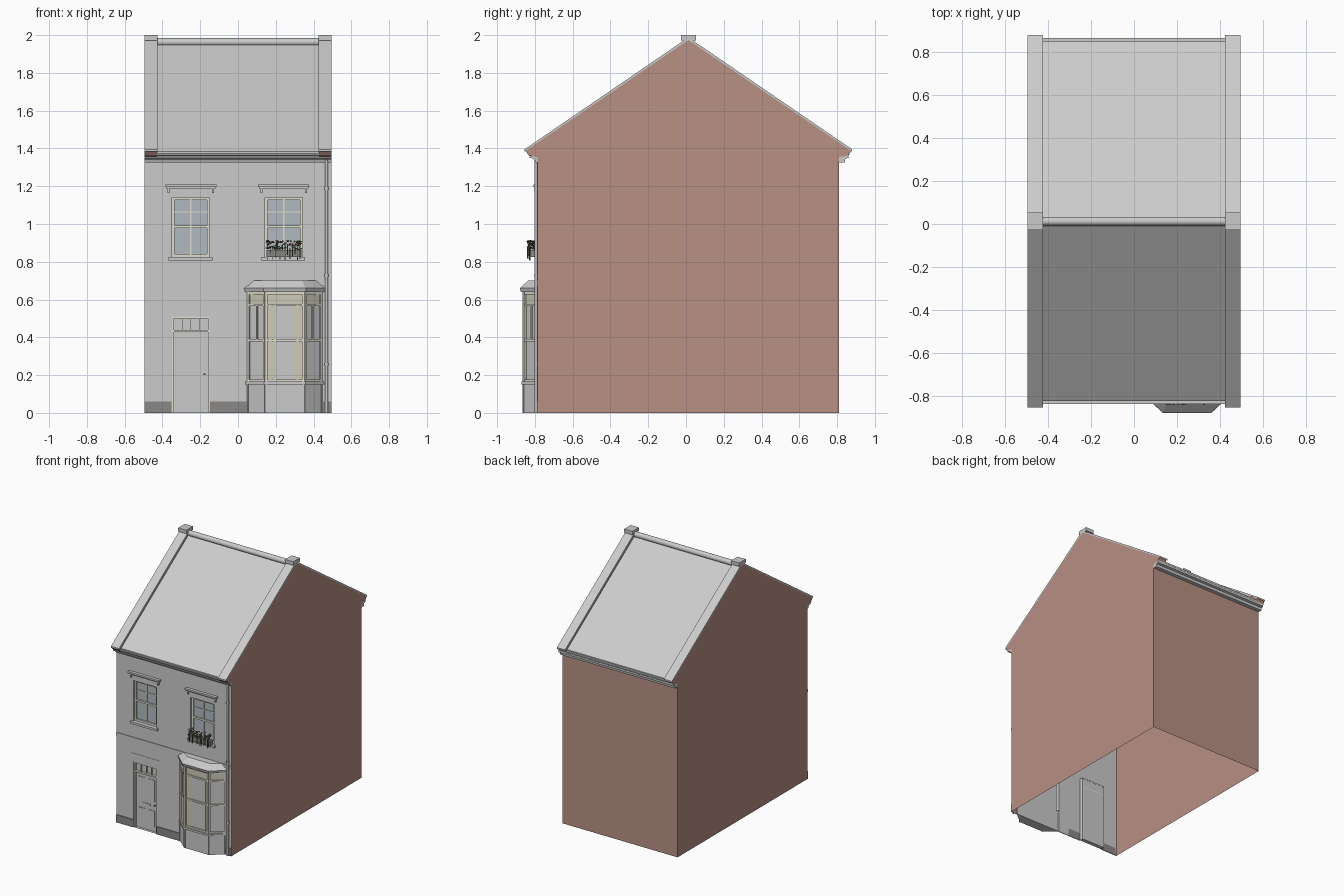
import bpy, bmesh, random
from math import pi, cos, sin
from mathutils import Vector, Matrix

if "Cube" in bpy.data.objects:
    bpy.data.objects.remove(bpy.data.objects["Cube"])

random.seed(4)
C = 0.0125            # y of the ridge
FY, BY = -0.785, 0.81  # front and back wall planes
W = 0.495             # half width


def material(name, r, g, b):
    m = bpy.data.materials.new(name)
    m.diffuse_color = (r, g, b, 1)
    m.use_nodes = True
    m.node_tree.nodes["Principled BSDF"].inputs["Base Color"].default_value = m.diffuse_color
    return m


BRICK = material("brick", 0.48, 0.28, 0.23)
DARK = material("dark_plinth", 0.26, 0.25, 0.24)
CREAM = material("cream_paint", 0.74, 0.72, 0.62)
BLIND = material("blind_cloth", 0.62, 0.60, 0.48)
GLASS = material("window_glass", 0.44, 0.49, 0.53)
LEAF = material("leaf", 0.12, 0.16, 0.09)
PETAL = material("petal", 0.5, 0.1, 0.1)


def mesh_obj(name, verts, faces, mat=None, fix=True, smooth=False):
    me = bpy.data.meshes.new(name)
    me.from_pydata([tuple(v) for v in verts], [], faces)
    if fix:
        bm = bmesh.new()
        bm.from_mesh(me)
        bmesh.ops.recalc_face_normals(bm, faces=bm.faces)
        bm.to_mesh(me)
        bm.free()
    if mat:
        me.materials.append(mat)
    ob = bpy.data.objects.new(name, me)
    bpy.context.collection.objects.link(ob)
    if smooth:
        bpy.ops.object.select_all(action='DESELECT')
        ob.select_set(True)
        bpy.context.view_layer.objects.active = ob
        bpy.ops.object.shade_smooth_by_angle(angle=0.7)
    return ob


def loft(name, rings, mat=None, cap=True, smooth=False):
    n = len(rings[0])
    verts = [p for r in rings for p in r]
    faces = [(k * n + i, k * n + (i + 1) % n, (k + 1) * n + (i + 1) % n, (k + 1) * n + i)
             for k in range(len(rings) - 1) for i in range(n)]
    if cap:
        faces += [tuple(range(n)), tuple(range(len(verts) - n, len(verts)))]
    return mesh_obj(name, verts, faces, mat, smooth=smooth)


def prism_x(name, prof, x0, x1, mat=None, smooth=False):
    return loft(name, [[(x, y, z) for y, z in prof] for x in (x0, x1)], mat, smooth=smooth)


def boxes(name, items, mat=None, A=None, B=None):
    """Boxes (u0,u1,v0,v1,z0,z1); with A,B given, u runs along A-B and v points outward."""
    verts, faces = [], []
    for u0, u1, v0, v1, z0, z1 in items:
        k = len(verts)
        for z in (z0, z1):
            for u, v in ((u0, v0), (u1, v0), (u1, v1), (u0, v1)):
                if A:
                    d = (Vector(B) - Vector(A)).normalized()
                    p = Vector(A) + d * u + Vector((d.y, -d.x)) * v
                    u, v = p
                verts.append((u, v, z))
        faces += [tuple(k + i for i in f) for f in
                  ((0, 3, 2, 1), (4, 5, 6, 7), (0, 1, 5, 4), (1, 2, 6, 5), (2, 3, 7, 6), (3, 0, 4, 7))]
    return mesh_obj(name, verts, faces, mat)


def circle(cy, cz, r, n=16, a0=0.0, a1=2 * pi):
    return [(cy + r * cos(a0 + (a1 - a0) * i / n), cz + r * sin(a0 + (a1 - a0) * i / n)) for i in range(n)]


def both(pts):
    """Mirror a front-side yz profile about the ridge; the last point is the apex."""
    return pts + [(2 * C - y, z) for y, z in reversed(pts[:-1])]


# front wall with openings and their reveals
windows = [(-0.35, -0.15, 0.825, 1.14), (0.142, 0.342, 0.825, 1.14)]
door = (-0.35, -0.15, 0.0, 0.51)
bay_hole = (0.06, 0.435, 0.16, 0.64)
holes = windows + [door, bay_hole]
xs = sorted({-W, W, *[h[i] for h in holes for i in (0, 1)]})
zs = sorted({0, 1.36, *[h[i] for h in holes for i in (2, 3)]})
verts, faces = [], []


def quad(*pts):
    faces.append(tuple(range(len(verts), len(verts) + 4)))
    verts.extend(pts)


for x0, x1 in zip(xs, xs[1:]):
    for z0, z1 in zip(zs, zs[1:]):
        if not any(h[0] <= x0 < h[1] and h[2] <= z0 < h[3] for h in holes):
            quad((x0, FY, z0), (x1, FY, z0), (x1, FY, z1), (x0, FY, z1))
for x0, x1, z0, z1 in windows + [door]:
    ring = [(x0, z0), (x1, z0), (x1, z1), (x0, z1)]
    for (a, b), (c, d) in zip(ring, ring[1:] + ring[:1]):
        quad((a, FY, b), (a, FY + 0.03, b), (c, FY + 0.03, d), (c, FY, d))
mesh_obj("front_wall", verts, faces, fix=False)

# brick back wall and gables
mesh_obj("back_wall", [(W, BY, 0), (-W, BY, 0), (-W, BY, 1.36), (W, BY, 1.36)], [(0, 1, 2, 3)], BRICK, False)
parapet = [(FY, 1.355), (-0.83, 1.36), (-0.85, 1.387), (C, 1.974)]
for side, s in (("left", -1), ("right", 1)):
    g = both([(FY, 0)] + parapet)
    if s > 0:
        mesh_obj("right_gable", [(W, y, z) for y, z in reversed(g)], [tuple(reversed(range(len(g))))], BRICK, False)
    else:
        mesh_obj("left_gable", [(-W, y, z) for y, z in g], [tuple(reversed(range(len(g))))], BRICK, False)
    prism_x(side + "_parapet", both(parapet) + [(C, 1.9)], s * 0.428, s * (W - 0.0005), BRICK)
    prism_x(side + "_coping", both([(C - 0.8675, 1.395), (C, 1.988)]) +
            both([(C - 0.8675, 1.383), (C, 1.974)])[::-1], s * 0.425, s * W)
    boxes(side + "_coping_cap", [(min(s * 0.425, s * W), max(s * 0.425, s * W), C - 0.04, C + 0.04, 1.972, 2.0)])

# roof, ridge, cornices and gutters
prism_x("roof", both([(C - 0.8375, 1.385), (C, 1.957)]) +
        both([(C - 0.8375, 1.372), (C, 1.942)])[::-1], -0.428, 0.428)
prism_x("ridge_tile", circle(C, 1.963, 0.021), -0.428, 0.428, smooth=True)
prism_x("front_cornice", [(FY, 1.325), (-0.795, 1.325), (-0.80, 1.338), (-0.812, 1.347),
                          (-0.828, 1.35), (-0.828, 1.357), (FY, 1.357)], -W, W)
prism_x("back_cornice", [(BY, 1.325), (0.84, 1.325), (0.843, 1.345), (0.86, 1.35),
                         (0.862, 1.372), (BY, 1.372)], -W, W)
for name, y in (("front_gutter", -0.822), ("back_gutter", 0.85)):
    prism_x(name, circle(y, 1.376, 0.016, 10, pi, 2 * pi) + [(y + 0.016, 1.376)], -0.428, 0.428, smooth=True)

# downpipe with collars
for name, r, z0, z1 in (("downpipe", 0.008, 0, 1.35), ("low_collar", 0.011, 0.25, 0.265),
                        ("mid_collar", 0.011, 0.72, 0.735), ("top_collar", 0.011, 1.18, 1.195)):
    loft(name, [[(x, y, z) for x, y in circle(0.468, -0.794, r, 12)] for z in (z0, z1)], smooth=True)

# plinth, string course, door lintel
boxes("plinth", [(-W, -0.352, -0.79, FY, 0, 0.06), (-0.148, 0.055, -0.79, FY, 0, 0.06),
                 (0.438, W, -0.79, FY, 0, 0.06)], DARK)
boxes("string_course", [(-W, W, -0.79, FY, 0.675, 0.70)])
boxes("door_lintel", [(-0.375, -0.125, -0.787, FY, 0.515, 0.575)])

# sash windows, sills and hoods
for side, (x0, x1, z0, z1) in zip(("left", "right"), windows):
    xm, zm = (x0 + x1) / 2, 0.985
    y0, y1 = -0.772, -0.757
    boxes(side + "_glass", [(x0, x1, -0.762, -0.758, z0, z1)], GLASS)
    boxes(side + "_sash", [
        (x0, x0 + 0.014, y0, y1, z0, z1), (x1 - 0.014, x1, y0, y1, z0, z1),
        (x0, x1, y0, y1, z0, z0 + 0.016), (x0, x1, y0, y1, z1 - 0.012, z1),
        (x0, x1, y0, y1, zm - 0.007, zm + 0.007),
        (xm - 0.003, xm + 0.003, y0 + 0.005, y1, z0, z1),
        (x0, x1, y0 + 0.005, y1, 1.061, 1.067)], CREAM)
    boxes(side + "_sill", [(x0 - 0.018, x1 + 0.014, -0.803, -0.757, 0.808, 0.825)])
    boxes(side + "_hood", [
        (x0 - 0.035, x1 + 0.035, -0.808, FY, 1.197, 1.21), (x0 - 0.03, x1 + 0.03, -0.80, FY, 1.188, 1.197),
        (x0 - 0.022, x0 - 0.012, -0.798, FY, 1.165, 1.19), (x1 + 0.012, x1 + 0.022, -0.798, FY, 1.165, 1.19)])

# door with frame, fanlight and panels
dx0, dx1 = door[:2]
boxes("door_frame", [(dx0, dx0 + 0.01, -0.778, -0.755, 0, 0.51), (dx1 - 0.01, dx1, -0.778, -0.755, 0, 0.51),
                     (dx0, dx1, -0.778, -0.755, 0.5, 0.51), (dx0, dx1, -0.778, -0.755, 0.428, 0.44)] +
      [(-0.25 + d - 0.002, -0.25 + d + 0.002, -0.772, -0.758, 0.44, 0.5) for d in (-0.045, 0, 0.045)], CREAM)
boxes("door_leaf", [(dx0, dx1, -0.763, -0.755, 0, 0.43), (dx0, dx1, -0.76, -0.756, 0.43, 0.51)])
boxes("door_panels", [(-0.25 + a, -0.25 + a + 0.055, -0.767, -0.762, z0, z1)
                      for a in (-0.07, 0.015) for z0, z1 in ((0.04, 0.16), (0.235, 0.40))] +
      [(-0.28, -0.22, -0.767, -0.762, 0.19, 0.205)])
loft("door_knob", [[(x, y, z) for x, z in circle(-0.178, 0.205, 0.006, 10)] for y in (-0.776, -0.762)], DARK)

# bay window
BC = 0.2475


def plan(o, z):
    return [(BC + sx, y, z) for sx, y in ((-0.1975 - o, FY), (-0.1045 - o * 0.5, -0.862 - o),
                                          (0.1045 + o * 0.5, -0.862 - o), (0.1975 + o, FY))]


for name, o0, z0, o1, z1, mat, cap in (
        ("bay_base", 0, 0, 0, 0.155, None, True), ("bay_sill", 0.01, 0.15, 0.01, 0.165, None, True),
        ("bay_net_curtain", -0.012, 0.165, -0.012, 0.57, None, False),
        ("bay_blind", -0.008, 0.565, -0.008, 0.64, BLIND, False),
        ("bay_cornice", 0.012, 0.64, 0.018, 0.66, None, True),
        ("bay_roof", 0.016, 0.66, -0.025, 0.70, None, True)):
    loft(name, [plan(o0, z0), plan(o1, z1)], mat, cap)
pts = [p[:2] for p in plan(0, 0)]
for i, side in enumerate(("left", "front", "right")):
    A, B = pts[i], pts[i + 1]
    L = (Vector(B) - Vector(A)).length
    frame = [(0, 0.012, -0.014, 0.003, 0.165, 0.64), (L - 0.012, L, -0.014, 0.003, 0.165, 0.64),
             (0, L, -0.014, 0, 0.378, 0.39), (0, L, -0.014, 0, 0.565, 0.577),
             (0, L, -0.014, 0, 0.165, 0.177), (0, L, -0.014, 0, 0.628, 0.64)]
    if side != "front":
        frame.append((L / 2 - 0.003, L / 2 + 0.003, -0.014, -0.003, 0.39, 0.57))
    else:
        boxes("bay_curtains", [(0.01 + k * 0.012, 0.022 + k * 0.012, -0.012, -0.009 + 0.002 * (k % 2), 0.17, 0.57)
                               for k in (0, 1, 2, 3, 12, 13, 14)], BLIND, A, B)
    boxes("bay_frame_" + side, frame, CREAM, A, B)
    boxes("bay_base_posts_" + side, [(0, 0.008, -0.005, 0.004, 0, 0.15), (L - 0.008, L, -0.005, 0.004, 0, 0.15)],
          None, A, B)

# window box with leaves, hanging stems and flowers
boxes("window_box", [(0.15, 0.335, -0.822, -0.79, 0.825, 0.862)], DARK)
for name, mat, count, size in (("flower_leaves", LEAF, 75, 0.007), ("flower_petals", PETAL, 28, 0.007)):
    bm = bmesh.new()
    for k in range(count):
        pos = Vector((random.uniform(0.15, 0.335), random.uniform(-0.84, -0.795), random.uniform(0.865, 0.912)))
        rot = Matrix.Rotation(random.uniform(0, pi), 4, 'X') @ Matrix.Rotation(random.uniform(0, pi), 4, 'Z')
        bmesh.ops.create_icosphere(bm, subdivisions=1, radius=size, matrix=Matrix.Translation(pos) @ rot
                                   @ Matrix.Diagonal((1, 0.8, 0.45, 1)))
    me = bpy.data.meshes.new(name)
    bm.to_mesh(me)
    bm.free()
    me.materials.append(mat)
    bpy.context.collection.objects.link(bpy.data.objects.new(name, me))
stems = []
for k in range(14):
    x, y = 0.155 + k * 0.0132, random.uniform(-0.842, -0.826)
    stems.append((x, x + 0.004, y, y + 0.004, random.uniform(0.805, 0.85), random.uniform(0.87, 0.9)))
boxes("hanging_stems", stems, LEAF)
